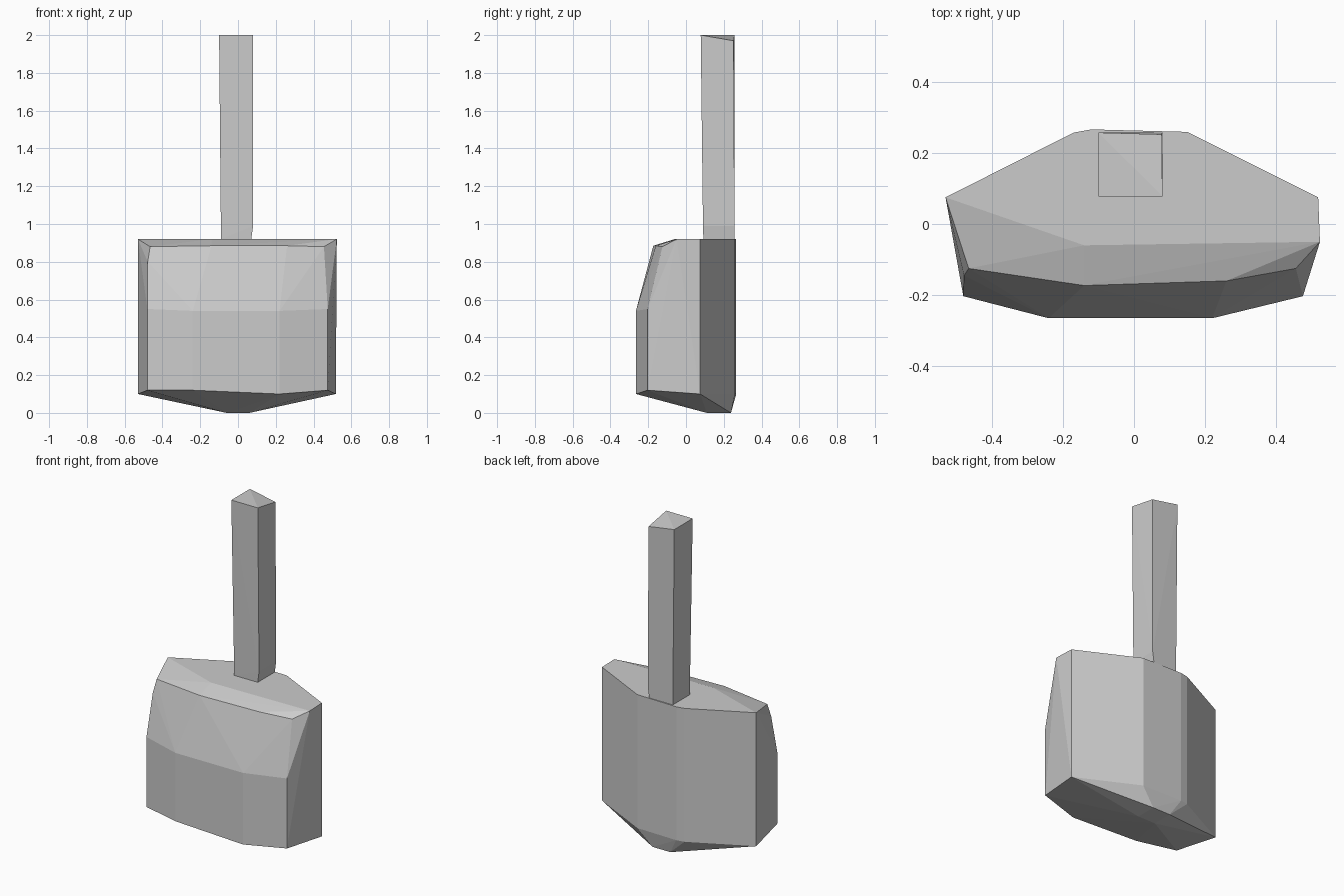
import bpy, bmesh


def hull(name, points):
    """Faceted solid wrapped around a handful of corner points."""
    bm = bmesh.new()
    for p in points:
        bm.verts.new(p)
    res = bmesh.ops.convex_hull(bm, input=bm.verts[:])
    loose = [v for v in bm.verts if not v.link_faces]
    bmesh.ops.delete(bm, geom=loose, context='VERTS')
    bmesh.ops.recalc_face_normals(bm, faces=bm.faces[:])
    mesh = bpy.data.meshes.new(name)
    bm.to_mesh(mesh)
    bm.free()
    obj = bpy.data.objects.new(name, mesh)
    bpy.context.collection.objects.link(obj)
    return obj


# Blade: back and side outline, carried from lower rim to top
outline = [(-0.53, 0.075), (-0.17, 0.257), (-0.12, 0.266), (0.15, 0.259), (0.518, 0.075)]
blade = [(x, y, z) for x, y in outline for z in (0.10, 0.92)]
# Front panel
blade += [(x, y, z) for x, y in ((-0.48, -0.203), (0.475, -0.203)) for z in (0.12, 0.55)]
blade += [(-0.24, -0.265, 0.12), (0.22, -0.265, 0.10), (-0.24, -0.265, 0.54), (0.22, -0.265, 0.54)]
# Sloped upper front and top rim
blade += [(-0.478, -0.145, 0.80), (-0.465, -0.125, 0.88), (-0.14, -0.173, 0.885),
          (0.26, -0.16, 0.885), (0.455, -0.125, 0.88), (0.523, -0.05, 0.92), (-0.14, -0.06, 0.92)]
# Bottom point
blade += [(x, y, 0.0) for x in (-0.06, 0.06) for y in (0.11, 0.238)]
hull("blade", blade)

# Handle: square bar with one dropped top corner and a chamfered foot
handle = [(-0.10, 0.078, 2.0), (0.08, 0.078, 2.0), (0.078, 0.252, 1.97), (-0.10, 0.257, 2.0)]
handle += [(-0.09, 0.092, 0.92), (0.07, 0.092, 0.92), (-0.09, 0.257, 0.92), (0.07, 0.257, 0.92),
           (0.08, 0.09, 0.99), (0.08, 0.257, 0.99)]
hull("handle", handle)
